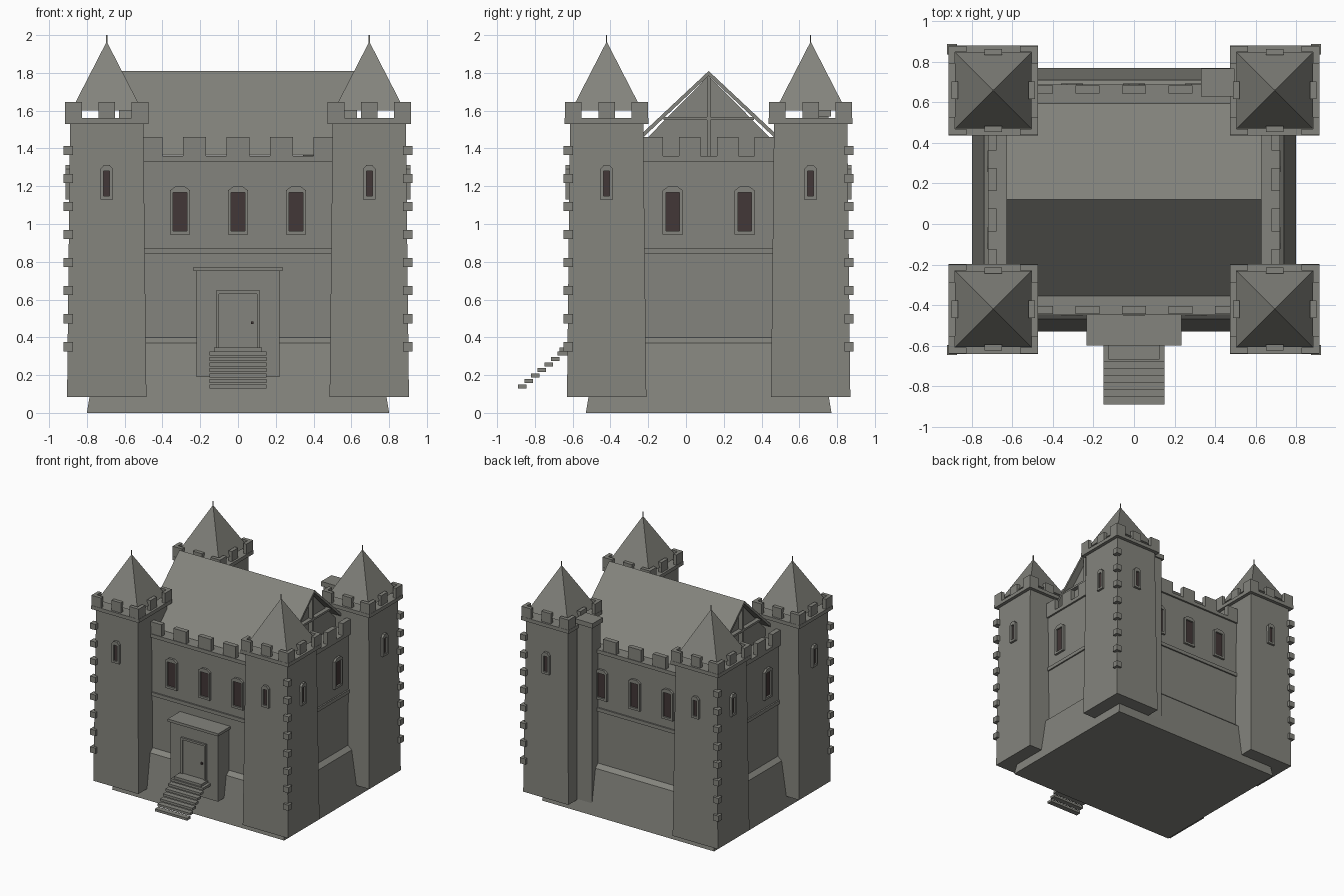
import bpy, bmesh, math
from mathutils import Matrix, Vector

cube = bpy.data.objects.get("Cube")
if cube:
    bpy.data.objects.remove(cube, do_unlink=True)


def material(name, color):
    m = bpy.data.materials.new(name)
    m.use_nodes = True
    rgba = (*color, 1)
    m.diffuse_color = rgba
    m.node_tree.nodes["Principled BSDF"].inputs["Base Color"].default_value = rgba
    return m


STONE = material("grey stone", (0.23, 0.23, 0.205))
GLASS = material("dark brown opening", (0.055, 0.038, 0.038))
MID_Y = 0.12                      # centre of the main building
TOWERS = {"front_left": (0.695, -0.42), "front_right": (-0.695, -0.42),
          "back_left": (0.695, 0.66), "back_right": (-0.695, 0.66)}


def loft(bm, rings):
    """Closed solid through rings of points of equal count."""
    loops = [[bm.verts.new(p) for p in ring] for ring in rings]
    n = len(loops[0])
    for a, b in zip(loops, loops[1:]):
        for i in range(n):
            bm.faces.new((a[i], a[(i + 1) % n], b[(i + 1) % n], b[i]))
    bm.faces.new(loops[0][::-1])
    bm.faces.new(loops[-1])


def rect(cx, cy, hx, hy, z):
    return [(cx + sx * hx, cy + sy * hy, z)
            for sx, sy in ((-1, -1), (1, -1), (1, 1), (-1, 1))]


def box(bm, x0, x1, y0, y1, z0, z1):
    cx, cy, hx, hy = (x0 + x1) / 2, (y0 + y1) / 2, (x1 - x0) / 2, (y1 - y0) / 2
    loft(bm, [rect(cx, cy, hx, hy, z0), rect(cx, cy, hx, hy, z1)])


def finish(name, bm, mat=STONE, matrix=None):
    if matrix:
        bm.transform(matrix)
    bmesh.ops.recalc_face_normals(bm, faces=bm.faces[:])
    mesh = bpy.data.meshes.new(name)
    bm.to_mesh(mesh)
    bm.free()
    mesh.materials.append(mat)
    obj = bpy.data.objects.new(name, mesh)
    bpy.context.scene.collection.objects.link(obj)
    return obj


def block(name, *dims, mat=STONE):
    bm = bmesh.new()
    box(bm, *dims)
    return finish(name, bm, mat)


def window(name, pos, angle, hw, height, rim):
    """Framed opening; local -y points out of the wall, origin at the sill."""
    place = Matrix.Translation(Vector(pos)) @ Matrix.Rotation(angle, 4, "Z")
    out, back = -0.018, 0.02
    bm = bmesh.new()
    outer = hw + rim
    for s in (-1, 1):
        x = sorted((s * hw, s * outer))
        box(bm, x[0], x[1], out, back, rim, height)
    box(bm, -outer, outer, out, back, 0, rim)
    head = [(-outer, height), (outer, height), (outer, height + 0.01),
            (outer * 0.45, height + 0.032), (-outer * 0.45, height + 0.032),
            (-outer, height + 0.01)]
    loft(bm, [[(x, y, z) for x, z in head] for y in (out, back)])
    finish(name + "_frame", bm, STONE, place)
    bm = bmesh.new()
    box(bm, -hw, hw, -0.004, 0.004, rim, height)
    finish(name + "_opening", bm, GLASS, place)


# Main building: sloped plinth, walls, string course and wall walk
bm = bmesh.new()
loft(bm, [rect(0, MID_Y, 0.8 - i, 0.65 - i, z)
          for i, z in ((0, 0), (0.06, 0.37), (0.095, 0.4))])
finish("sloped_plinth", bm)
block("main_walls", -0.705, 0.705, MID_Y - 0.555, MID_Y + 0.555, 0.4, 1.34)
for name, grow, z0, z1 in (("string_course", 0.012, 0.84, 0.87),
                           ("wall_walk", 0.015, 1.33, 1.36)):
    block(name, -0.705 - grow, 0.705 + grow, MID_Y - 0.555 - grow,
          MID_Y + 0.555 + grow, z0, z1)

# Wall battlements
bm = bmesh.new()
for s in (-1, 1):
    for i in range(-2, 3):
        y = MID_Y + s * 0.545
        box(bm, i * 0.23 - 0.06, i * 0.23 + 0.06, y - 0.02, y + 0.02, 1.36, 1.46)
    for i in (-1.5, -0.5, 0.5, 1.5):
        y = MID_Y + i * 0.2
        box(bm, s * 0.7 - 0.02, s * 0.7 + 0.02, y - 0.057, y + 0.057, 1.36, 1.46)
finish("wall_battlements", bm)

# Pitched roof shell
bm = bmesh.new()
profile = [(-0.475, 1.365), (0, 1.81), (0.475, 1.365),
           (0.45, 1.362), (0, 1.785), (-0.45, 1.362)]
loft(bm, [[(x, MID_Y + y, z) for y, z in profile] for x in (-0.63, 0.63)])
finish("roof", bm)

# Gable walls with post and tie beam
for side, s in (("left", 1), ("right", -1)):
    bm = bmesh.new()
    loft(bm, [[(s * x, MID_Y + y, z) for y, z in ((-0.42, 1.36), (0.42, 1.36), (0, 1.785))]
              for x in (0.55, 0.58)])
    finish(side + "_gable", bm)
    bm = bmesh.new()
    x0, x1 = sorted((s * 0.57, s * 0.615))
    box(bm, x0, x1, MID_Y - 0.01, MID_Y + 0.01, 1.36, 1.79)
    box(bm, x0, x1, MID_Y - 0.24, MID_Y + 0.24, 1.55, 1.567)
    finish(side + "_gable_timbers", bm)

# Corner towers
for name, (cx, cy) in TOWERS.items():
    sx, sy = math.copysign(1, cx), math.copysign(1, cy)
    bm = bmesh.new()
    loft(bm, [rect(cx, cy, h, h, z) for h, z in ((0.21, 0.085), (0.194, 1.53))])
    finish(name + "_tower", bm)

    bm = bmesh.new()
    loft(bm, [rect(cx, cy, 0.222, 0.222, z) for z in (1.53, 1.56)])
    finish(name + "_tower_ledge", bm)

    # Corner and middle merlons
    bm = bmesh.new()
    o, t, arm = 0.22, 0.03, 0.088
    corner = [(o, o), (o - arm, o), (o - arm, o - t),
              (o - t, o - t), (o - t, o - arm), (o, o - arm)]
    for ax, ay in ((1, 1), (-1, 1), (-1, -1), (1, -1)):
        loft(bm, [[(cx + ax * x, cy + ay * y, z) for x, y in corner]
                  for z in (1.56, 1.645)])
    for s in (-1, 1):
        m = s * 0.19
        box(bm, cx - 0.043, cx + 0.043, cy + m - 0.015, cy + m + 0.015, 1.56, 1.645)
        box(bm, cx + m - 0.015, cx + m + 0.015, cy - 0.043, cy + 0.043, 1.56, 1.645)
    finish(name + "_tower_battlements", bm)

    # Pyramid spire and finial
    bm = bmesh.new()
    loft(bm, [rect(cx, cy, h, h, z) for h, z in ((0.188, 1.6), (0.003, 1.96))])
    finish(name + "_spire", bm)
    block(name + "_finial", cx - 0.003, cx + 0.003, cy - 0.003, cy + 0.003, 1.94, 2.0)

    # Quoins on the outer corner
    bm = bmesh.new()
    for i in range(8):
        z = 0.35 + i * 0.1485
        qx, qy = cx + sx * 0.203, cy + sy * 0.203
        box(bm, qx - 0.025, qx + 0.025, qy - 0.025, qy + 0.025, z - 0.024, z + 0.024)
    finish(name + "_quoins", bm)

    # Arrow slits on both outer faces
    window(name + "_slit_a", (cx, cy + sy * 0.199, 1.13),
           0 if sy < 0 else math.pi, 0.016, 0.15, 0.018)
    window(name + "_slit_b", (cx + sx * 0.199, cy, 1.13),
           sx * math.pi / 2, 0.016, 0.15, 0.018)

# Hall windows
for i in (-1, 0, 1):
    window("front_window", (i * 0.307, MID_Y - 0.555, 0.945), 0, 0.036, 0.222, 0.018)
    window("back_window", (i * 0.307, MID_Y + 0.555, 0.945), math.pi, 0.036, 0.222, 0.018)
for s in (-1, 1):
    for y in (-0.19, 0.19):
        window("side_window", (s * 0.705, MID_Y + y, 0.945), s * math.pi / 2,
               0.036, 0.222, 0.018)

# Chimney shaft at the back
block("chimney", 0.345, 0.485, 0.64, 0.755, 0.02, 1.57)
block("chimney_cap", 0.332, 0.495, 0.63, 0.768, 1.57, 1.61)

# Entrance porch, door and steps
block("porch", -0.22, 0.22, -0.58, -0.42, 0.19, 0.75)
block("porch_slab", -0.235, 0.235, -0.6, -0.42, 0.75, 0.772)
bm = bmesh.new()
for s in (-1, 1):
    x0, x1 = sorted((s * 0.1, s * 0.116))
    box(bm, x0, x1, -0.596, -0.57, 0.34, 0.63)
box(bm, -0.116, 0.116, -0.596, -0.57, 0.63, 0.647)
finish("door_frame", bm)
block("door", -0.1, 0.1, -0.585, -0.575, 0.34, 0.63)
block("door_handle", 0.07, 0.082, -0.597, -0.58, 0.47, 0.485, mat=GLASS)
block("door_landing", -0.127, 0.127, -0.67, -0.57, 0.325, 0.345)
bm = bmesh.new()
for i in range(7):
    y, z = -0.89 + i * 0.035, 0.13 + i * 0.029
    box(bm, -0.15, 0.15, y, y + 0.045, z, z + 0.02)
box(bm, -0.15, 0.15, -0.655, -0.58, 0.304, 0.324)
finish("entrance_steps", bm)
